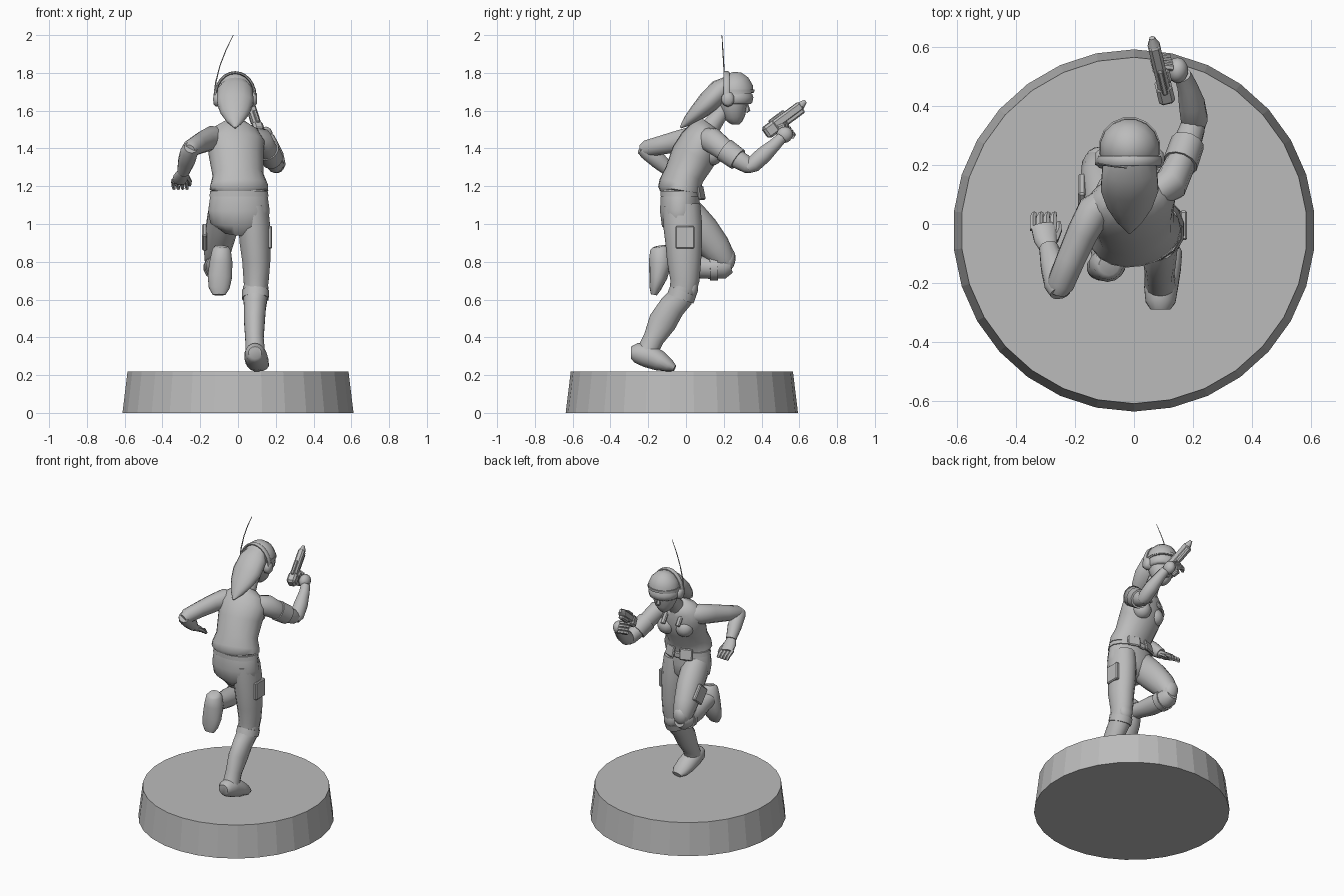
import bpy, bmesh, math
from mathutils import Vector, Matrix

mat = bpy.data.materials.new("plain grey")
mat.diffuse_color = (0.5, 0.5, 0.5, 1)


def finish(name, bm, angle=45):
    bmesh.ops.recalc_face_normals(bm, faces=bm.faces)
    me = bpy.data.meshes.new(name)
    bm.to_mesh(me)
    bm.free()
    me.materials.append(mat)
    ob = bpy.data.objects.new(name, me)
    bpy.context.collection.objects.link(ob)
    bpy.ops.object.select_all(action='DESELECT')
    ob.select_set(True)
    bpy.context.view_layer.objects.active = ob
    bpy.ops.object.shade_smooth_by_angle(angle=math.radians(angle))
    return ob


def tube(name, pts, n=12, side=(1, 0, 0), angle=50, floor=None):
    """Loft ellipses along a path; each point is x, y, z, side radius, other radius."""
    bm = bmesh.new()
    rings = []
    P = [Vector(p[:3]) for p in pts]
    for i, p in enumerate(pts):
        t = (P[min(i + 1, len(P) - 1)] - P[max(i - 1, 0)]).normalized()
        s = Vector(side)
        s = (s - t * s.dot(t)).normalized()
        u = t.cross(s)
        ring = []
        for k in range(n):
            a = 2 * math.pi * (k + 0.5) / n
            v = P[i] + s * p[3] * math.cos(a) + u * p[4] * math.sin(a)
            if floor is not None:
                v.z = max(v.z, floor)
            ring.append(bm.verts.new(v))
        rings.append(ring)
    for a, b in zip(rings, rings[1:]):
        for k in range(n):
            bm.faces.new((a[k], a[(k + 1) % n], b[(k + 1) % n], b[k]))
    bm.faces.new(rings[0])
    bm.faces.new(rings[-1])
    return finish(name, bm, angle)


def ball(name, loc, size, rot=Matrix()):
    bm = bmesh.new()
    bmesh.ops.create_uvsphere(bm, u_segments=14, v_segments=9, radius=1)
    bm.transform(Matrix.Translation(loc) @ rot @ Matrix.Diagonal((*size, 1)))
    return finish(name, bm)


def box(name, loc, size, rot=Matrix(), bevel=0.006):
    bm = bmesh.new()
    bmesh.ops.create_cube(bm, size=1)
    bm.transform(Matrix.Diagonal((*size, 1)))
    bmesh.ops.bevel(bm, geom=bm.edges[:], offset=bevel, segments=1, affect='EDGES')
    bm.transform(Matrix.Translation(loc) @ rot)
    return finish(name, bm, 30)


def rx(deg):
    return Matrix.Rotation(math.radians(deg), 4, 'X')


# display base
bm = bmesh.new()
bmesh.ops.create_cone(bm, cap_ends=True, segments=30, radius1=0.615, radius2=0.588, depth=0.22)
bm.transform(Matrix.Translation((0, -0.022, 0.11)))
finish("base", bm, 5)

# torso, vest and hips
twist = (1, 0.22, 0)
tube("vest", [(0.005, -0.035, 1.175, .145, .10), (0.005, -0.035, 1.18, .157, .112),
              (0.005, -0.03, 1.205, .155, .112), (0.0, -0.01, 1.26, .136, .105),
              (-0.01, 0.04, 1.36, .145, .12), (-0.012, 0.075, 1.44, .155, .105),
              (-0.015, 0.10, 1.495, .125, .08), (-0.015, 0.125, 1.53, .06, .055)], 18, twist)
for sx in (-1, 1):
    ball("chest", (-0.01 + sx * 0.06, 0.125 + sx * 0.012, 1.37), (.06, .06, .06))
    box("vest_flap", (0.005 + sx * 0.06, 0.078, 1.165), (.085, .016, .075),
        Matrix.Rotation(-sx * 0.35, 4, 'Z') @ rx(12))
    box("vest_lapel", (-0.015 + sx * 0.05, 0.168 + sx * .01, 1.445), (.03, .02, .1), rx(35))
tube("neck", [(-0.015, 0.12, 1.50, .055, .055), (-0.015, 0.165, 1.56, .045, .045),
              (-0.015, 0.215, 1.63, .045, .045)])
tube("hips", [(0.005, -0.03, 1.21, .135, .095), (0.005, -0.032, 1.14, .156, .104),
              (0.005, -0.033, 1.07, .166, .107), (0.005, -0.03, 1.0, .155, .1),
              (0.0, -0.02, 0.95, .08, .06)], 16)
tube("belt", [(0.005, -0.03, 1.145, .16, .108), (0.005, -0.03, 1.175, .155, .108)], 16)
box("buckle", (0.005, 0.082, 1.15), (.05, .016, .04))

# standing leg
tube("standing_thigh", [(.08, -.025, 1.10, .08, .1), (.085, -.018, 1.0, .086, .103),
                        (.09, -.012, .9, .083, .097), (.097, -.01, .8, .076, .09),
                        (.096, -.006, .7, .068, .077), (.093, -.02, .62, .06, .066)], 14)
tube("standing_boot", [(.093, -.01, .665, .069, .07), (.092, -.03, .61, .066, .068),
                       (.09, -.075, .56, .059, .07), (.087, -.125, .48, .056, .075),
                       (.087, -.17, .395, .05, .056), (.09, -.198, .34, .052, .055),
                       (.092, -.21, .30, .055, .06)], 14, floor=0.22)
tube("standing_foot", [(.09, -.29, .318, .035, .033), (.09, -.265, .318, .052, .052),
                       (.092, -.205, .305, .06, .064), (.1, -.14, .275, .062, .054),
                       (.11, -.09, .25, .055, .036), (.113, -.06, .236, .034, .017)], 14, floor=0.22)
tube("boot_cuff", [(.093, -.015, .645, .073, .074), (.092, -.03, .605, .072, .074)], 14)
ball("standing_knee_pad", (.095, .03, .665), (.05, .035, .06))
box("thigh_pocket", (.168, -.005, .93), (.025, .1, .12))

# raised leg
tube("raised_thigh", [(-.075, -.02, 1.08, .08, .09), (-.08, .03, 1.02, .086, .096),
                      (-.09, .085, .96, .084, .094), (-.108, .155, .875, .076, .082),
                      (-.115, .2, .81, .063, .066), (-.115, .215, .775, .045, .045)], 14)
tube("raised_shin", [(-.115, .235, .785, .04, .045), (-.115, .2, .775, .062, .064),
                     (-.113, .12, .768, .062, .058), (-.108, .05, .775, .062, .062),
                     (-.1, -.04, .785, .052, .052), (-.093, -.13, .8, .05, .05)], 14)
tube("raised_foot", [(-.085, -.14, .882, .035, .035), (-.087, -.137, .865, .05, .052),
                     (-.09, -.135, .8, .062, .062), (-.096, -.147, .72, .066, .048),
                     (-.1, -.163, .66, .056, .032), (-.1, -.17, .625, .034, .016)], 14)
tube("raised_boot_cuff", [(-.114, .165, .77, .07, .068), (-.112, .125, .768, .068, .066)], 14)
ball("raised_knee_pad", (-.115, .222, .81), (.05, .04, .062), rx(-10))
box("raised_thigh_pocket", (-.177, .10, .93), (.025, .1, .11), rx(40))

# left arm swung back
tube("left_upper_arm", [(-.09, .08, 1.455, .05, .055), (-.135, .045, 1.455, .06, .066),
                        (-.175, -.03, 1.44, .054, .06), (-.215, -.12, 1.42, .05, .052),
                        (-.25, -.205, 1.4, .047, .046), (-.258, -.235, 1.39, .03, .03)])
tube("left_forearm", [(-.25, -.235, 1.405, .035, .035), (-.258, -.205, 1.385, .047, .047),
                      (-.272, -.145, 1.335, .046, .046), (-.29, -.08, 1.275, .033, .033)])
tube("left_palm", [(-.288, -.09, 1.28, .028, .024), (-.3, -.05, 1.25, .042, .025),
                   (-.31, -.005, 1.225, .042, .02)], 10)
for i in range(4):
    x = -.343 + i * .023
    tube("left_finger", [(x, -.02, 1.23, .012, .013), (x, .022, 1.21, .012, .012),
                         (x + .005, .035, 1.185, .009, .009)], 6)
tube("left_thumb", [(-.27, -.055, 1.25, .014, .014), (-.255, -.02, 1.225, .012, .012),
                    (-.255, .005, 1.205, .008, .008)], 6)

# right arm bent forward
tube("right_upper_arm", [(.08, .11, 1.455, .05, .055), (.125, .135, 1.445, .058, .068),
                         (.155, .2, 1.395, .052, .06), (.18, .27, 1.345, .048, .052),
                         (.2, .33, 1.31, .043, .045), (.205, .355, 1.295, .03, .03)])
tube("right_sleeve_band", [(.157, .205, 1.392, .06, .066), (.182, .275, 1.342, .058, .062)])
tube("right_forearm", [(.206, .325, 1.295, .035, .03), (.205, .355, 1.315, .047, .045),
                       (.196, .41, 1.365, .045, .046), (.18, .47, 1.42, .034, .035),
                       (.165, .505, 1.455, .03, .03)])
ball("right_hand", (.148, .522, 1.472), (.036, .045, .042), rx(40))

# pistol
axis = Vector((-.05, .21, .155)).normalized()
aim = axis.to_track_quat('Y', 'Z').to_matrix().to_4x4()
mid = Vector((.088, .52, 1.562))


def on_gun(y, z, x=0):
    return mid + aim.to_3x3() @ Vector((x, y, z))


box("pistol_body", on_gun(0, 0), (.042, .23, .05), aim, .01)
box("pistol_rear", on_gun(-.095, -.008), (.056, .075, .07), aim, .012)
box("pistol_barrel_shroud", on_gun(.05, -.022), (.034, .12, .04), aim, .008)
box("pistol_sight", on_gun(-.03, .03), (.018, .1, .016), aim, .004)
box("pistol_grip", on_gun(-.055, -.06, .015), (.034, .05, .1), aim @ rx(-15), .008)
tube("pistol_muzzle", [(*on_gun(.11, 0), .022, .024), (*on_gun(.145, 0.004), .009, .01)], 8)
for i in range(4):
    c = on_gun(-.01 + .0 * i, -.042 - i * .02, .0)
    d = on_gun(-.03, -.042 - i * .02, .045)
    e = on_gun(-.03, -.042 - i * .02, -.018)
    tube("right_finger", [(*d, .011, .011), (*c, .012, .012), (*e, .01, .01)], 6, (0, 0, 1))

# head
hx = -0.015
tube("face", [(hx, .262, 1.528, .022, .022), (hx, .262, 1.54, .036, .036),
              (hx, .258, 1.565, .058, .056), (hx, .25, 1.615, .08, .072),
              (hx, .25, 1.68, .088, .09), (hx, .25, 1.74, .08, .085)], 14)
tube("nose", [(hx, .318, 1.632, .01, .012), (hx, .325, 1.602, .014, .016),
              (hx, .318, 1.592, .008, .008)], 6)
tube("cap", [(hx, .26, 1.685, .102, .1), (hx, .257, 1.72, .101, .1), (hx, .25, 1.755, .086, .084),
             (hx, .24, 1.785, .055, .055), (hx, .235, 1.8, .018, .018)], 16)
tube("visor", [(hx, .258, 1.635, .088, .084), (hx, .258, 1.645, .098, .094),
               (hx, .26, 1.675, .101, .099), (hx, .26, 1.69, .094, .092)], 16)
tube("cap_brim", [(hx, .26, 1.695, .105, .103), (hx, .26, 1.712, .105, .104)], 16)
arc = [math.pi * i / 12 for i in range(13)]
tube("headset_band", [(hx + .106 * math.cos(a), .215, 1.675 + .127 * math.sin(a), .017, .008)
                      for a in arc], 8, (0, 1, 0))
for sx in (-1, 1):
    tube("earpiece", [(hx + sx * .08, .222, 1.662, .036, .042), (hx + sx * .102, .222, 1.662, .034, .04),
                      (hx + sx * .115, .222, 1.662, .022, .027)], 10, (0, 1, 0))
tube("antenna", [(-.128, .205, 1.65, .006, .006), (-.118, .203, 1.75, .004, .004),
                 (-.095, .2, 1.84, .003, .003), (-.064, .195, 1.92, .003, .003),
                 (-.025, .19, 2.0, .0015, .0015)], 6)
tube("ponytail", [(hx, .235, 1.755, .06, .035), (hx, .185, 1.71, .095, .062),
                  (hx, .12, 1.645, .1, .06), (hx, .06, 1.59, .078, .045),
                  (hx, .01, 1.545, .045, .028), (hx, -.03, 1.51, .006, .005)], 14)
